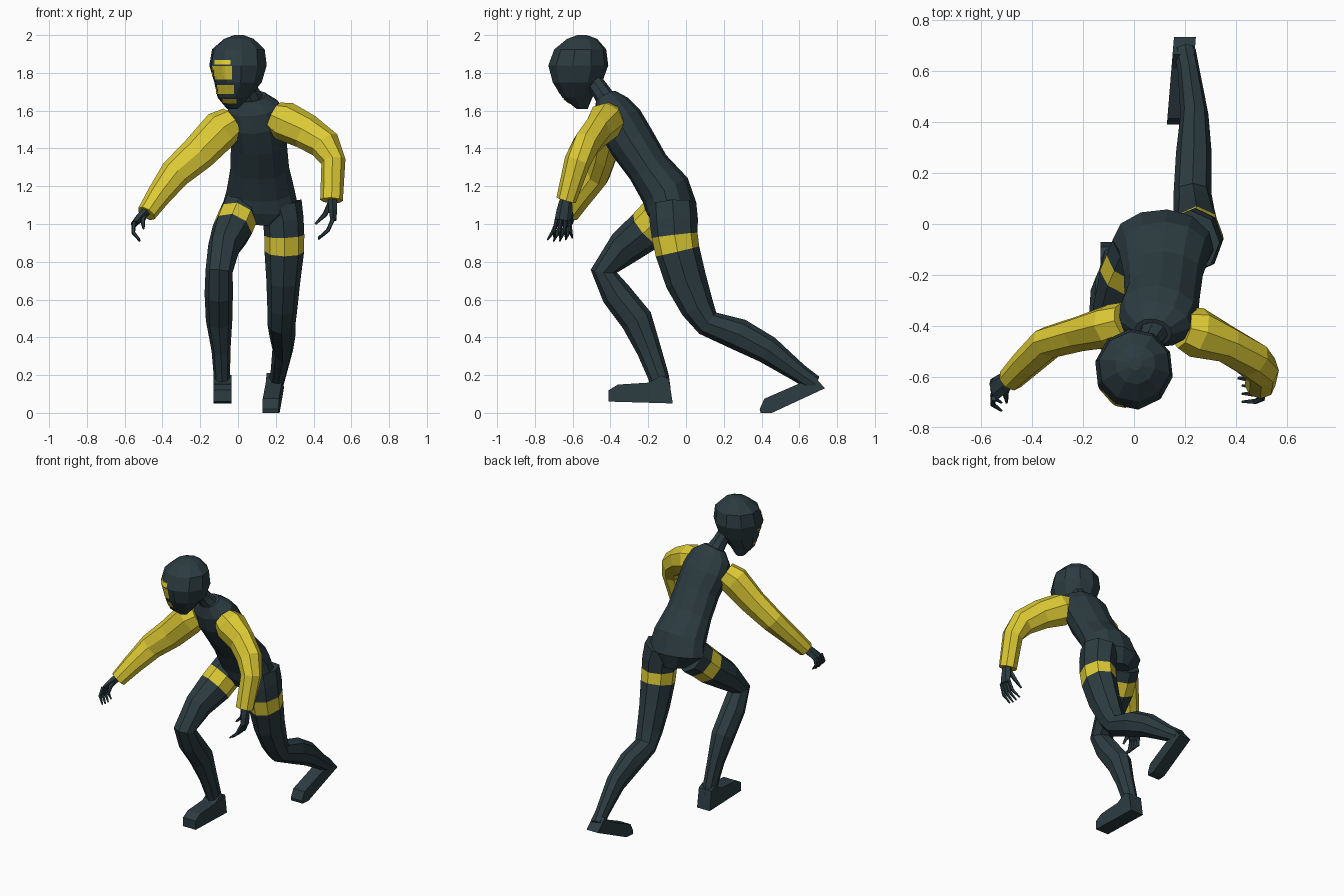
import bpy, bmesh, math
from mathutils import Vector
from mathutils.bvhtree import BVHTree


def colour(name, rgb):
    m = bpy.data.materials.new(name)
    m.diffuse_color = (*rgb, 1)
    return m


DARK = colour("dark slate", (0.025, 0.045, 0.053))
YELLOW = colour("yellow", (0.72, 0.59, 0.035))


def finish(bm, name, mats):
    bmesh.ops.recalc_face_normals(bm, faces=bm.faces)
    me = bpy.data.meshes.new(name)
    bm.to_mesh(me)
    bm.free()
    for m in mats:
        me.materials.append(m)
    ob = bpy.data.objects.new(name, me)
    bpy.context.collection.objects.link(ob)
    return ob


def tube(name, rows, sides=8, ref=(1, 0, 0), mat=DARK, bands=(), flat=False):
    """Loft through rows of (x, y, z, half width along ref, half depth)."""
    bm = bmesh.new()
    pts = [Vector(r[:3]) for r in rows]
    rings = []
    for i, r in enumerate(rows):
        t = Vector((0, 0, 0))
        if i > 0:
            t += (pts[i] - pts[i - 1]).normalized()
        if i < len(pts) - 1:
            t += (pts[i + 1] - pts[i]).normalized()
        t = Vector((0, 0, 1)) if flat else t.normalized()
        u = Vector(ref)
        u = (u - u.dot(t) * t).normalized()
        v = t.cross(u)
        ring = []
        for k in range(sides):
            a = 2 * math.pi * k / sides
            ring.append(bm.verts.new(pts[i] + u * r[3] * math.cos(a) + v * r[4] * math.sin(a)))
        rings.append(ring)
    for i in range(len(rings) - 1):
        for k in range(sides):
            n = (k + 1) % sides
            f = bm.faces.new((rings[i][k], rings[i][n], rings[i + 1][n], rings[i + 1][k]))
            f.material_index = 1 if i in bands else 0
    bm.faces.new(rings[0])
    bm.faces.new(rings[-1])
    return finish(bm, name, [mat, YELLOW])


def foot(name, profile, x_heel, x_toe, half):
    """Side profile in (y, z), given width; x drifts from heel to toe."""
    bm = bmesh.new()
    ys = [p[0] for p in profile]
    lo, hi = min(ys), max(ys)
    sides = []
    for s in (-1, 1):
        ring = []
        for y, z in profile:
            f = (y - lo) / (hi - lo)
            ring.append(bm.verts.new((x_toe + (x_heel - x_toe) * f + s * half, y, z)))
        sides.append(ring)
        bm.faces.new(ring)
    n = len(profile)
    for k in range(n):
        j = (k + 1) % n
        bm.faces.new((sides[0][k], sides[0][j], sides[1][j], sides[1][k]))
    return finish(bm, name, [DARK])


# Torso: pelvis, waist, chest, shoulders, leaning forward
tube("torso", [
    (0.11, -0.07, 1.00, 0.10, 0.10), (0.12, -0.075, 1.08, 0.205, 0.135),
    (0.12, -0.11, 1.18, 0.18, 0.135), (0.115, -0.20, 1.30, 0.155, 0.115),
    (0.11, -0.285, 1.43, 0.148, 0.125), (0.095, -0.35, 1.54, 0.158, 0.125),
    (0.085, -0.395, 1.62, 0.14, 0.10), (0.075, -0.425, 1.675, 0.075, 0.06)],
    sides=12, ref=(1, -0.1, 0.12))
tube("neck", [(0.085, -0.41, 1.64, 0.065, 0.055), (0.06, -0.455, 1.71, 0.048, 0.048),
              (0.03, -0.52, 1.80, 0.045, 0.045)])

# Head: egg with pointed chin
head = tube("head", [
    (-0.03, -0.55, 1.61, 0.03, 0.03), (-0.025, -0.575, 1.67, 0.085, 0.08),
    (0.0, -0.575, 1.75, 0.128, 0.132), (0.0, -0.57, 1.84, 0.155, 0.16),
    (0.002, -0.56, 1.925, 0.142, 0.138), (0.005, -0.55, 1.98, 0.08, 0.08),
    (0.005, -0.55, 2.0, 0.025, 0.025)], sides=10, ref=(1, -0.2, 0), flat=True)

# Face marks: thin bars laid on the head surface
tree = BVHTree.FromPolygons([v.co for v in head.data.vertices],
                            [p.vertices for p in head.data.polygons])
bm = bmesh.new()
for x0, x1, z0, z1 in [(-0.122, -0.04, 1.842, 1.868), (-0.135, -0.03, 1.765, 1.838),
                       (-0.112, -0.02, 1.69, 1.738), (-0.082, -0.01, 1.64, 1.666)]:
    grid = []
    for i in range(9):
        for j in range(5):
            o = Vector((x0 + (x1 - x0) * i / 8, -2, z0 + (z1 - z0) * j / 4))
            p, n, _, _ = tree.ray_cast(o, Vector((0, 1, 0)))
            grid.append(bm.verts.new(p + n * 0.004) if p else None)
    for i in range(8):
        for j in range(4):
            q = [grid[i * 5 + j], grid[i * 5 + 5 + j], grid[i * 5 + 6 + j], grid[i * 5 + 1 + j]]
            if all(q):
                bm.faces.new(q)
finish(bm, "face_marks", [YELLOW])

# Right leg, bent forward, with thigh band
tube("right_leg", [
    (0.02, -0.09, 1.08, 0.11, 0.12), (-0.005, -0.145, 1.03, 0.108, 0.115),
    (-0.03, -0.205, 0.97, 0.108, 0.112), (-0.075, -0.325, 0.875, 0.085, 0.095),
    (-0.1, -0.435, 0.75, 0.072, 0.07), (-0.102, -0.37, 0.63, 0.075, 0.08),
    (-0.1, -0.26, 0.49, 0.07, 0.085), (-0.09, -0.195, 0.33, 0.05, 0.065),
    (-0.085, -0.145, 0.19, 0.043, 0.055), (-0.085, -0.13, 0.12, 0.043, 0.05)], bands=(1,))
foot("right_foot", [(-0.07, 0.05), (-0.09, 0.18), (-0.13, 0.2), (-0.2, 0.16), (-0.36, 0.15),
                    (-0.41, 0.12), (-0.41, 0.06)], -0.083, -0.083, 0.048)

# Left leg, trailing behind, with thigh band
tube("left_leg", [
    (0.22, -0.07, 1.10, 0.12, 0.125), (0.24, -0.065, 1.02, 0.108, 0.128),
    (0.245, -0.06, 0.94, 0.106, 0.122), (0.245, -0.045, 0.855, 0.105, 0.118),
    (0.24, 0.0, 0.70, 0.09, 0.11), (0.235, 0.06, 0.56, 0.08, 0.09),
    (0.23, 0.115, 0.475, 0.075, 0.072), (0.235, 0.28, 0.415, 0.07, 0.085),
    (0.237, 0.43, 0.335, 0.055, 0.075), (0.215, 0.6, 0.21, 0.043, 0.05),
    (0.2, 0.68, 0.155, 0.043, 0.045)], bands=(2,))
foot("left_foot", [(0.735, 0.13), (0.665, 0.21), (0.61, 0.16), (0.415, 0.075), (0.39, 0.02),
                   (0.395, 0.0), (0.455, 0.0)], 0.2, 0.172, 0.043)

# Sleeves
tube("right_sleeve", [
    (-0.03, -0.38, 1.54, 0.075, 0.085), (-0.09, -0.40, 1.50, 0.085, 0.105),
    (-0.21, -0.43, 1.375, 0.07, 0.095), (-0.335, -0.465, 1.265, 0.065, 0.082),
    (-0.42, -0.545, 1.15, 0.058, 0.065), (-0.485, -0.61, 1.055, 0.05, 0.052)],
    ref=(0, 1, 0), mat=YELLOW)
tube("left_sleeve", [
    (0.19, -0.41, 1.57, 0.08, 0.08), (0.245, -0.425, 1.545, 0.1, 0.105),
    (0.36, -0.47, 1.49, 0.075, 0.095), (0.46, -0.53, 1.42, 0.075, 0.085),
    (0.505, -0.575, 1.33, 0.07, 0.065), (0.495, -0.635, 1.125, 0.053, 0.06)],
    ref=(0, 1, 0), mat=YELLOW)


# Hands: palm, four curled fingers spread across y, and a thumb
def hand(side, wrist, knuckle, bend, tip, thumb):
    tube(side + "_palm", [(*wrist, 0.032, 0.028),
                          (*[(a + b) / 2 for a, b in zip(wrist, knuckle)], 0.042, 0.025),
                          (*knuckle, 0.045, 0.018)], sides=6, ref=(0, 1, 0))
    for i in range(4):
        s = (i - 1.5) / 1.5
        end = 0.012 * abs(s)
        tube(f"{side}_finger_{i + 1}", [
            (knuckle[0], knuckle[1] + 0.034 * s, knuckle[2] + 0.01, 0.012, 0.012),
            (bend[0], bend[1] + 0.042 * s, bend[2], 0.011, 0.011),
            (tip[0], tip[1] + 0.048 * s, tip[2] + end, 0.005, 0.005)], sides=5, ref=(0, 1, 0))
    tube(side + "_thumb", [(*wrist, 0.018, 0.018), (*thumb[0], 0.014, 0.014),
                           (*thumb[1], 0.006, 0.006)], sides=5, ref=(0, 1, 0))


hand("right", (-0.485, -0.605, 1.07), (-0.55, -0.65, 1.0), (-0.555, -0.665, 0.955),
     (-0.52, -0.685, 0.905), ((-0.505, -0.665, 1.02), (-0.5, -0.7, 0.975)))
hand("left", (0.5, -0.635, 1.13), (0.505, -0.65, 1.02), (0.475, -0.655, 0.965),
     (0.425, -0.65, 0.915), ((0.46, -0.61, 1.05), (0.41, -0.605, 1.0)))
